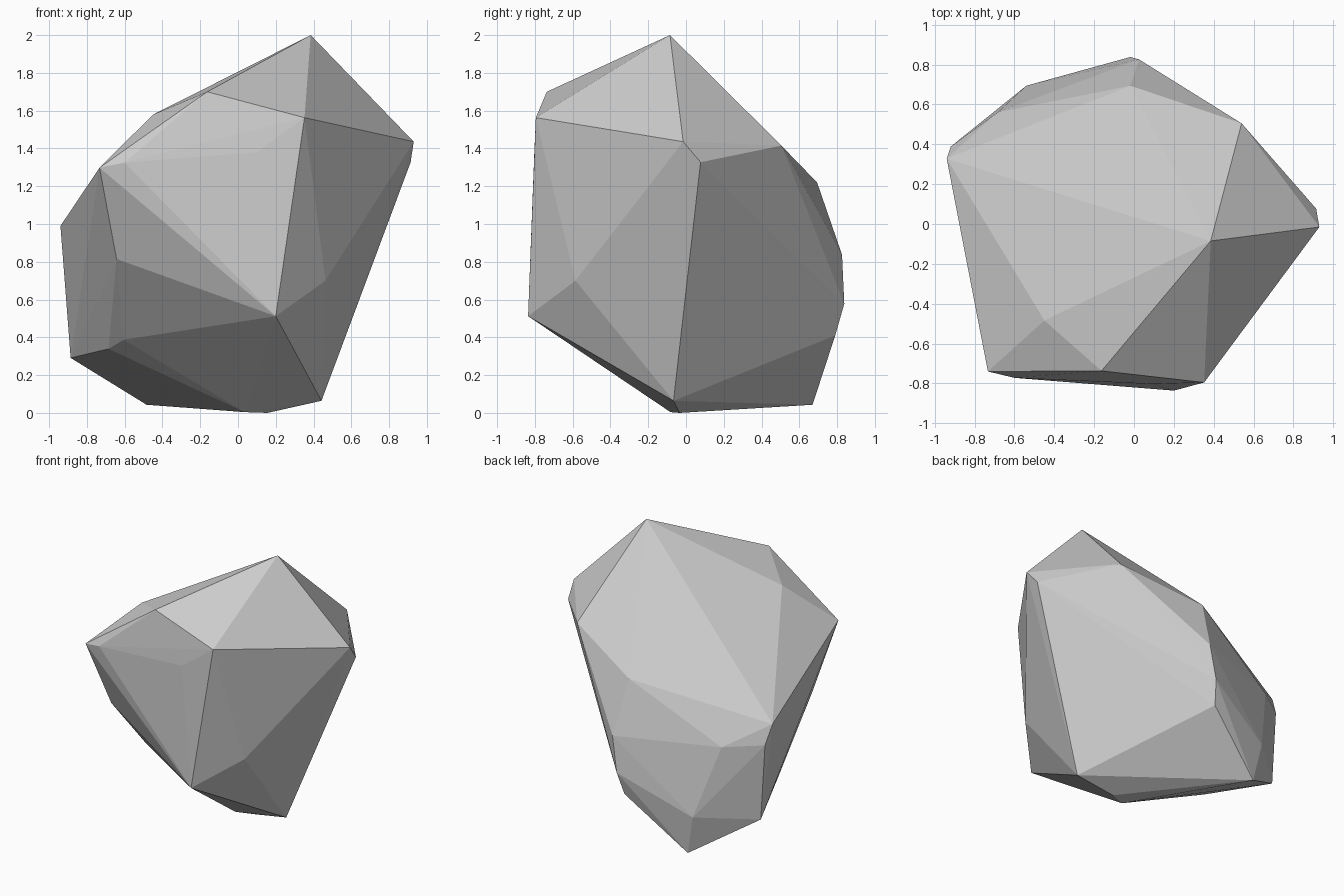
import bpy, bmesh

# Corner points of the faceted boulder, grouped by zone
crown = [(.385, -.085, 2.0), (-.163, -.737, 1.70), (-.45, -.484, 1.579)]
front = [(.352, -.795, 1.563), (.10, -.803, 1.38), (-.60, -.772, 1.325),
         (-.733, -.74, 1.298), (.20, -.836, .512), (-.643, -.567, .815)]
right = [(.93, -.015, 1.436), (.914, .077, 1.327), (.463, -.585, .70),
         (.442, -.066, .064)]
back = [(.54, .505, 1.415), (-.018, .694, 1.22), (.025, .826, .837),
        (-.018, .838, .578), (-.048, .79, .41), (-.54, .694, .33)]
left = [(-.94, .328, .99), (-.92, .388, .85), (-.684, .56, .838),
        (-.886, .389, .291)]
base = [(.156, -.034, 0), (.036, -.082, .004), (-.484, .67, .043),
        (-.685, -.08, .339), (-.606, -.21, .387)]

# Boulder: flat-shaded convex hull around the corners
bm = bmesh.new()
for co in crown + front + right + back + left + base:
    bm.verts.new(co)
hull = bmesh.ops.convex_hull(bm, input=bm.verts)
bmesh.ops.delete(bm, geom=[v for v in bm.verts if not v.link_faces], context='VERTS')
bmesh.ops.recalc_face_normals(bm, faces=bm.faces)

mesh = bpy.data.meshes.new("boulder")
bm.to_mesh(mesh)
bm.free()
boulder = bpy.data.objects.new("boulder", mesh)
bpy.context.collection.objects.link(boulder)
